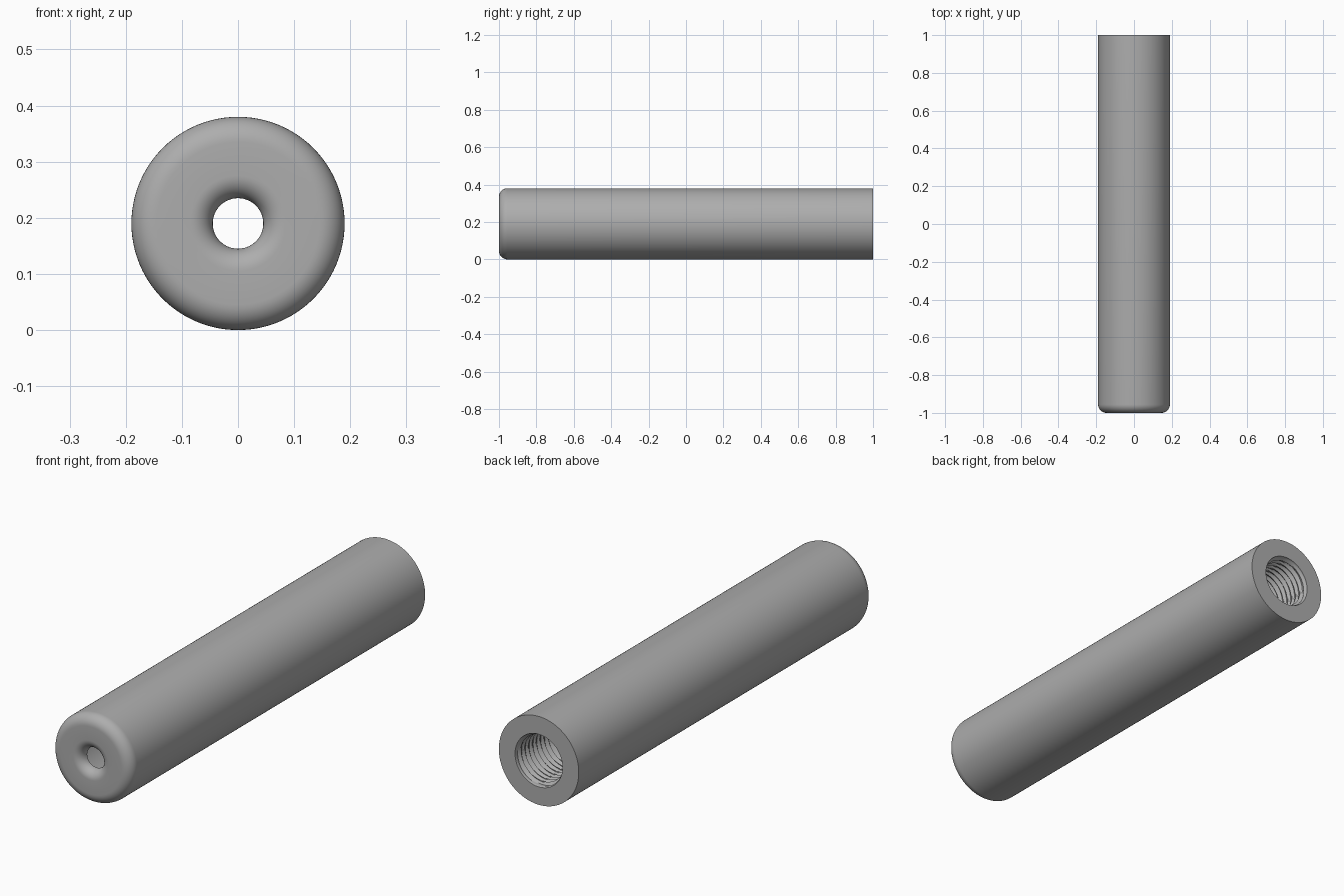
import bpy, bmesh, math

cube = bpy.data.objects.get("Cube")
if cube:
    bpy.data.objects.remove(cube)

SEG = 96
RADIUS, THROAT, BORE, GROOVE = 0.19, 0.045, 0.099, 0.113
FILLET, LIP = 0.045, 0.04
PITCH, THREAD_START = 0.026, 0.4

steel = bpy.data.materials.new("grey steel")
steel.use_nodes = True
steel.diffuse_color = (0.42, 0.42, 0.42, 1)
steel.node_tree.nodes["Principled BSDF"].inputs["Base Color"].default_value = steel.diffuse_color


def arc(radius, y, size, start, end, steps=10):
    """Quarter round in (radius, y) profile space."""
    angles = [math.radians(start + (end - start) * i / steps) for i in range(steps + 1)]
    return [(radius + size * math.cos(a), y + size * math.sin(a)) for a in angles]


def thread_point(y, turn):
    """Point on the helical thread, fading into plain bore at both ends."""
    y = min(max(y, THREAD_START), 1)
    wave = abs(((y / PITCH - turn) % 1) * 2 - 1)
    groove = GROOVE - BORE
    r = BORE + groove * wave
    runout = min(1, (y - THREAD_START) / PITCH)
    mouth = min(1, (1 - y) / PITCH)
    r = BORE + (r - BORE) * runout
    return GROOVE + (r - GROOVE) * mouth, y


def lathe(name, rings, closed):
    """Sweep functions of turn, each giving (radius, y), around the long axis."""
    bm = bmesh.new()
    grid = []
    for ring in rings:
        row = []
        for i in range(SEG):
            r, y = ring(i / SEG)
            a = math.tau * i / SEG
            row.append(bm.verts.new((r * math.cos(a), y, RADIUS + r * math.sin(a))))
        grid.append(row)
    for k in range(len(grid) - (0 if closed else 1)):
        a, b = grid[k], grid[(k + 1) % len(grid)]
        for i in range(SEG):
            j = (i + 1) % SEG
            bm.faces.new((a[i], a[j], b[j], b[i]))
    bmesh.ops.remove_doubles(bm, verts=bm.verts, dist=0.00005)
    bmesh.ops.recalc_face_normals(bm, faces=bm.faces)
    mesh = bpy.data.meshes.new(name)
    bm.to_mesh(mesh)
    bm.free()
    mesh.materials.append(steel)
    obj = bpy.data.objects.new(name, mesh)
    bpy.context.collection.objects.link(obj)
    bpy.ops.object.select_all(action='DESELECT')
    obj.select_set(True)
    bpy.context.view_layer.objects.active = obj
    bpy.ops.object.shade_smooth_by_angle(angle=math.radians(35))
    return obj


# Outer wall, rounded front edge, rounded mouth and hollow chamber
profile = [(RADIUS, 1)]
profile += arc(RADIUS - FILLET, -1 + FILLET, FILLET, 0, -90)
profile += arc(THROAT + LIP, -1 + LIP, LIP, 270, 180)
profile += [(BORE, -1 + LIP)]
rings = [lambda turn, p=p: p for p in profile]

# Internal screw thread, from the chamber out to the open back end
half = PITCH / 2
first = THREAD_START - PITCH
steps = math.ceil((1 - first) / half) + 1
for k in range(steps * 2):
    rings.append(lambda turn, y=first + k * half / 2:
                 thread_point(y + PITCH * turn, turn))

# One extra pitch of wrap keeps the seam of the helix matched at the back
bore = rings[len(profile):]
lathe("tube_body", rings[:len(profile)], False)


def wrapped(ring):
    """Keep rows level so that the thread closes where the sweep meets itself."""
    return lambda turn: thread_point(ring(0)[1], turn)


levels = [wrapped(ring) for ring in bore]
lathe("threaded_bore", levels, False).data.flip_normals()
lathe("back_face", [lambda turn: (RADIUS, 1), lambda turn: (GROOVE, 1)], False)
